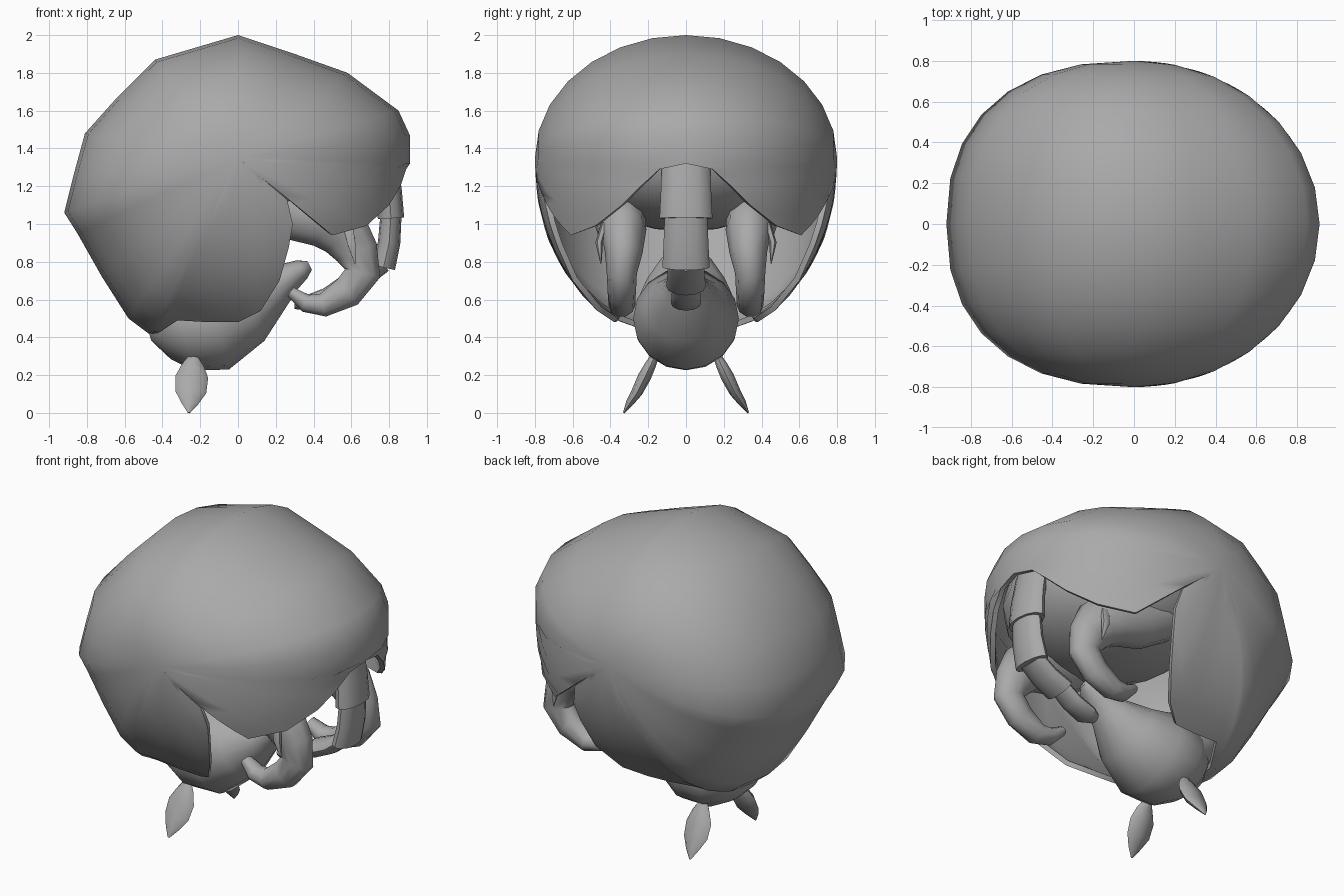
import bpy
import bmesh
import math
from mathutils import Vector

cube = bpy.data.objects.get("Cube")
if cube:
    bpy.data.objects.remove(cube, do_unlink=True)

grey = bpy.data.materials.new("warm_grey")
grey.use_nodes = True
grey.diffuse_color = (0.4, 0.4, 0.4, 1)
grey.node_tree.nodes["Principled BSDF"].inputs["Base Color"].default_value = (0.4, 0.4, 0.4, 1)


def finish(bm, name, mirror=False, thickness=0, angle=50):
    """Turn a bmesh into a shaded object, mirrored across y if asked."""
    mesh = bpy.data.meshes.new(name)
    bm.to_mesh(mesh)
    bm.free()
    mesh.materials.append(grey)
    obj = bpy.data.objects.new(name, mesh)
    bpy.context.collection.objects.link(obj)
    if mirror:
        mod = obj.modifiers.new("mirror", 'MIRROR')
        mod.use_axis = (False, True, False)
    if thickness:
        mod = obj.modifiers.new("thickness", 'SOLIDIFY')
        mod.thickness = thickness
        mod.offset = -1
    bpy.ops.object.select_all(action='DESELECT')
    obj.select_set(True)
    bpy.context.view_layer.objects.active = obj
    if obj.modifiers:
        bpy.ops.object.convert(target='MESH')
    bpy.ops.object.shade_smooth_by_angle(angle=math.radians(angle))
    return obj


def loft(name, stations, sides=12, mirror=False, angle=50):
    """Skin elliptical rings; station = (x, y, z, radius along y, radius across)."""
    bm = bmesh.new()
    pts = [Vector(s[:3]) for s in stations]
    rings = []
    for i, s in enumerate(stations):
        tangent = (pts[min(i + 1, len(pts) - 1)] - pts[max(i - 1, 0)]).normalized()
        side = Vector((0, 1, 0))
        side = (side - tangent * side.dot(tangent)).normalized()
        across = tangent.cross(side)
        ring = []
        for k in range(sides):
            a = 2 * math.pi * k / sides
            ring.append(bm.verts.new(pts[i] + side * s[3] * math.cos(a) + across * s[4] * math.sin(a)))
        rings.append(ring)
    for a, b in zip(rings, rings[1:]):
        for k in range(sides):
            n = (k + 1) % sides
            bm.faces.new((a[k], a[n], b[n], b[k]))
    bm.faces.new(rings[0])
    bm.faces.new(rings[-1])
    bmesh.ops.recalc_face_normals(bm, faces=bm.faces)
    return finish(bm, name, mirror, angle=angle)


# Domed shell: arcs run from the side pole to each rim or spine point
POLE_Y, POLE_Z, STEPS = 0.8, 1.35, 7
rim = [
    (0.91, 0, 1.47), (0.85, 0, 1.6), (0.58, 0, 1.8), (0.3, 0, 1.9), (0, 0, 2.0),
    (-0.44, 0, 1.87), (-0.64, 0, 1.67), (-0.81, 0, 1.48), (-0.87, 0, 1.26),
    (-0.92, 0, 1.06), (-0.85, 0, 0.95), (-0.72, 0, 0.72), (-0.58, 0, 0.5),
    (-0.46, 0, 0.41), (-0.41, 0.2, 0.43), (-0.32, 0.36, 0.49), (-0.15, 0.37, 0.48),
    (0, 0.38, 0.48), (0.12, 0.47, 0.54), (0.22, 0.6, 0.7), (0.27, 0.68, 0.88),
    (0.29, 0.72, 1.0), (0.26, 0.75, 1.13), (0.5, 0.61, 0.94), (0.68, 0.48, 0.99),
    (0.8, 0.34, 1.1), (0.86, 0.24, 1.2), (0.89, 0.14, 1.29), (0.91, 0, 1.32),
]
NOTCH, SLIT = 22, 3  # arc and step where the two plates part
bm = bmesh.new()
pole = bm.verts.new((0, POLE_Y, POLE_Z))
arcs = []
for x, y, z in rim:
    power = 2 / (2 + 0.4 * max(0, -x))  # the front plate is a little boxier
    end = math.acos((y / POLE_Y) ** (1 / power))
    arc = []
    for k in range(1, STEPS + 1):
        phi = end * k / STEPS
        t = (math.sin(phi) / math.sin(end)) ** power
        py = y if k == STEPS else POLE_Y * math.cos(phi) ** power
        arc.append(bm.verts.new((x * t, py, POLE_Z + (z - POLE_Z) * t)))
    arcs.append(arc)
for i, a in enumerate(arcs):
    b = arcs[(i + 1) % len(arcs)]
    bm.faces.new((pole, a[0], b[0]))
    for k in range(SLIT if i == NOTCH else STEPS - 1):
        bm.faces.new((a[k], a[k + 1], b[k + 1], b[k]))
bm.normal_update()
if sum(f.normal.y for f in bm.faces) < 0:
    bmesh.ops.reverse_faces(bm, faces=bm.faces)
finish(bm, "shell", mirror=True, thickness=0.03)

# Hindquarters tucked inside the shell
bm = bmesh.new()
bmesh.ops.create_uvsphere(bm, u_segments=20, v_segments=12, radius=1)
for v in bm.verts:
    v.co = Vector((0.2 + v.co.x * 0.6, v.co.y * 0.62, 1.35 + v.co.z * 0.39))
finish(bm, "hindquarters")

# Short neck joining the head to the inside of the shell
loft("neck", [
    (-0.58, 0, 0.8, 0.14, 0.08), (-0.47, 0, 0.68, 0.22, 0.13),
    (-0.35, 0, 0.58, 0.26, 0.17), (-0.2, 0, 0.52, 0.24, 0.2)], 16)

# Tapered head with a narrow snout
loft("head", [
    (-0.47, 0, 0.42, 0.06, 0.04), (-0.4, 0, 0.44, 0.19, 0.16), (-0.29, 0, 0.47, 0.27, 0.25),
    (-0.12, 0, 0.5, 0.28, 0.28), (0.05, 0, 0.56, 0.22, 0.2), (0.18, 0, 0.65, 0.13, 0.12),
    (0.27, 0, 0.72, 0.09, 0.08), (0.34, 0, 0.76, 0.07, 0.055), (0.38, 0, 0.78, 0.03, 0.025)], 16)

# Leaf-shaped ears
loft("ears", [
    (-0.24, 0.16, 0.31, 0.02, 0.02), (-0.24, 0.19, 0.25, 0.03, 0.06),
    (-0.245, 0.22, 0.19, 0.035, 0.087), (-0.25, 0.26, 0.11, 0.03, 0.082),
    (-0.255, 0.3, 0.05, 0.02, 0.045), (-0.26, 0.33, 0.0, 0.004, 0.006)], 8, mirror=True)

# Hind legs: thigh leaves the body, bends down, and the foot curls to the head
loft("hind_legs", [
    (0.05, 0.36, 1.18, 0.13, 0.13), (0.28, 0.36, 1.06, 0.14, 0.15),
    (0.45, 0.35, 1.02, 0.14, 0.15),
    (0.56, 0.33, 0.96, 0.12, 0.15), (0.63, 0.33, 0.85, 0.1, 0.12),
    (0.66, 0.34, 0.74, 0.08, 0.1), (0.58, 0.34, 0.64, 0.075, 0.09),
    (0.45, 0.34, 0.57, 0.07, 0.065), (0.36, 0.33, 0.58, 0.065, 0.05),
    (0.28, 0.32, 0.64, 0.04, 0.03)], 10, mirror=True)

# Small tufts on the outside of the thighs
loft("thigh_tufts", [
    (0.58, 0.43, 1.0, 0.02, 0.03), (0.6, 0.46, 0.9, 0.02, 0.025),
    (0.62, 0.45, 0.79, 0.003, 0.003)], 6, mirror=True)

# Tail of overlapping sleeves, each flaring at its lower rim
path = [(0.77, 1.34), (0.81, 1.03), (0.77, 0.77), (0.56, 0.67), (0.36, 0.58)]
radii = [0.14, 0.125, 0.105, 0.08]
for i, r in enumerate(radii):
    (x0, z0), (x1, z1) = path[i], path[i + 1]
    across = r * 0.5
    mid = ((x0 + x1) / 2 + 0.01, 0, (z0 + z1) / 2)
    stations = [(x0, 0, z0 + 0.02, r * 0.9, across * 0.9), (*mid, r * 0.95, across * 0.95),
                (x1, 0, z1, r, across)]
    if i == 3:
        stations.append((0.3, 0, 0.58, 0.04, 0.03))
    loft("tail_segment_%d" % (i + 1), stations, 12, angle=40)
